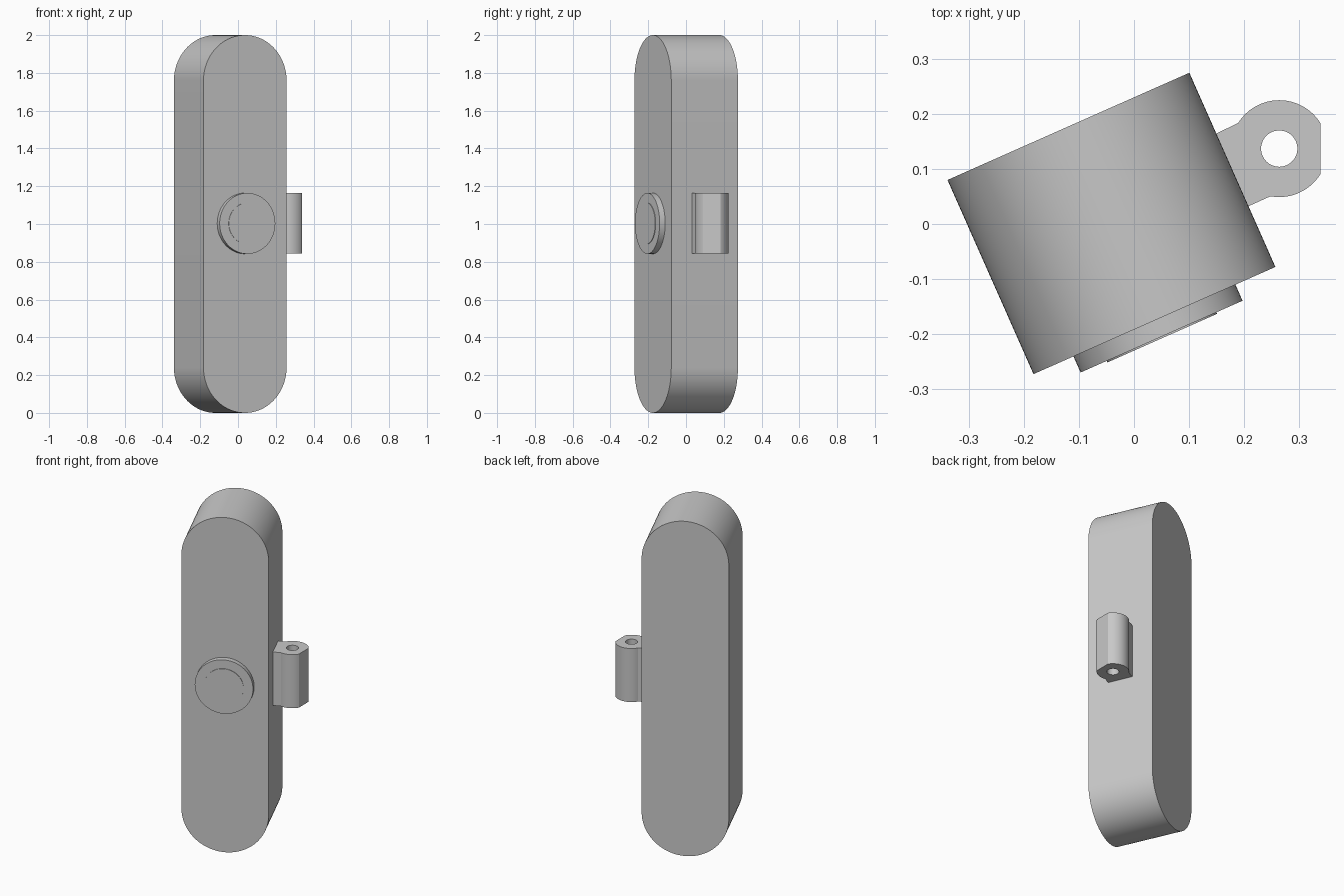
import bpy
import bmesh
from math import radians, sin, cos

cube = bpy.data.objects.get("Cube")
if cube:
    bpy.data.objects.remove(cube, do_unlink=True)

TURN = radians(23.9)          # the whole body is turned about z
CENTRE = (-0.041, 0.001)      # middle of the body in plan
MID = 1.003                   # height of the button and lug

grey = bpy.data.materials.new("plain grey")
grey.use_nodes = True
colour = (0.58, 0.58, 0.58, 1)
grey.diffuse_color = colour
grey.node_tree.nodes["Principled BSDF"].inputs["Base Color"].default_value = colour


def arc(radius, start, end, steps, cy=0.0):
    angles = [radians(start + (end - start) * i / steps) for i in range(steps + 1)]
    return [(radius * cos(a), cy + radius * sin(a)) for a in angles]


def circle(radius, steps=96):
    return arc(radius, 0, 360, steps)[:-1]


def prism(name, outlines, depth, location, rotation=(0, 0, 0)):
    """Extrude closed outlines (later ones are holes) evenly along local z."""
    curve = bpy.data.curves.new(name, "CURVE")
    curve.dimensions = "2D"
    curve.fill_mode = "BOTH"
    curve.extrude = depth / 2
    for outline in outlines:
        spline = curve.splines.new("POLY")
        spline.points.add(len(outline) - 1)
        for point, (x, y) in zip(spline.points, outline):
            point.co = (x, y, 0, 1)
        spline.use_cyclic_u = True
    obj = bpy.data.objects.new(name, curve)
    bpy.context.collection.objects.link(obj)
    obj.location = location
    obj.rotation_euler = rotation
    bpy.ops.object.select_all(action="DESELECT")
    obj.select_set(True)
    bpy.context.view_layer.objects.active = obj
    bpy.ops.object.convert(target="MESH")
    obj = bpy.context.view_layer.objects.active
    # Weld the caps to the walls
    bm = bmesh.new()
    bm.from_mesh(obj.data)
    bmesh.ops.remove_doubles(bm, verts=bm.verts, dist=0.00001)
    bmesh.ops.recalc_face_normals(bm, faces=bm.faces)
    bm.to_mesh(obj.data)
    bm.free()
    obj.data.materials.clear()
    obj.data.materials.append(grey)
    bpy.ops.object.shade_smooth_by_angle(angle=radians(25))
    return obj


def facing_prism(name, outline, front, back, z):
    """Prism between two depths along the turned front-to-back axis."""
    d = (front + back) / 2
    spot = (CENTRE[0] - d * sin(TURN), CENTRE[1] + d * cos(TURN), z)
    return prism(name, [outline], back - front, spot, (radians(90), 0, TURN))


# Long body with fully rounded ends
R = 0.2405
body = arc(R, 0, 180, 64, 1 - R) + arc(R, 180, 360, 64, R - 1)
facing_prism("body", body, -0.193, 0.193, 1.0)

# Round button with a thin raised centre
facing_prism("button", circle(0.161), -0.225, -0.18, MID)
facing_prism("button_centre", circle(0.109), -0.228, -0.21, MID)

# Side lug: neck, rounded eye with one flat, and a through hole
lug = (arc(0.088, -100.4, -32, 24) + arc(0.088, 32, 148, 40)
       + [(-0.134, 0.018), (-0.072, -0.112)])
prism("side_lug", [lug, circle(0.033, 48)], 0.32, (0.264, 0.137, MID))
